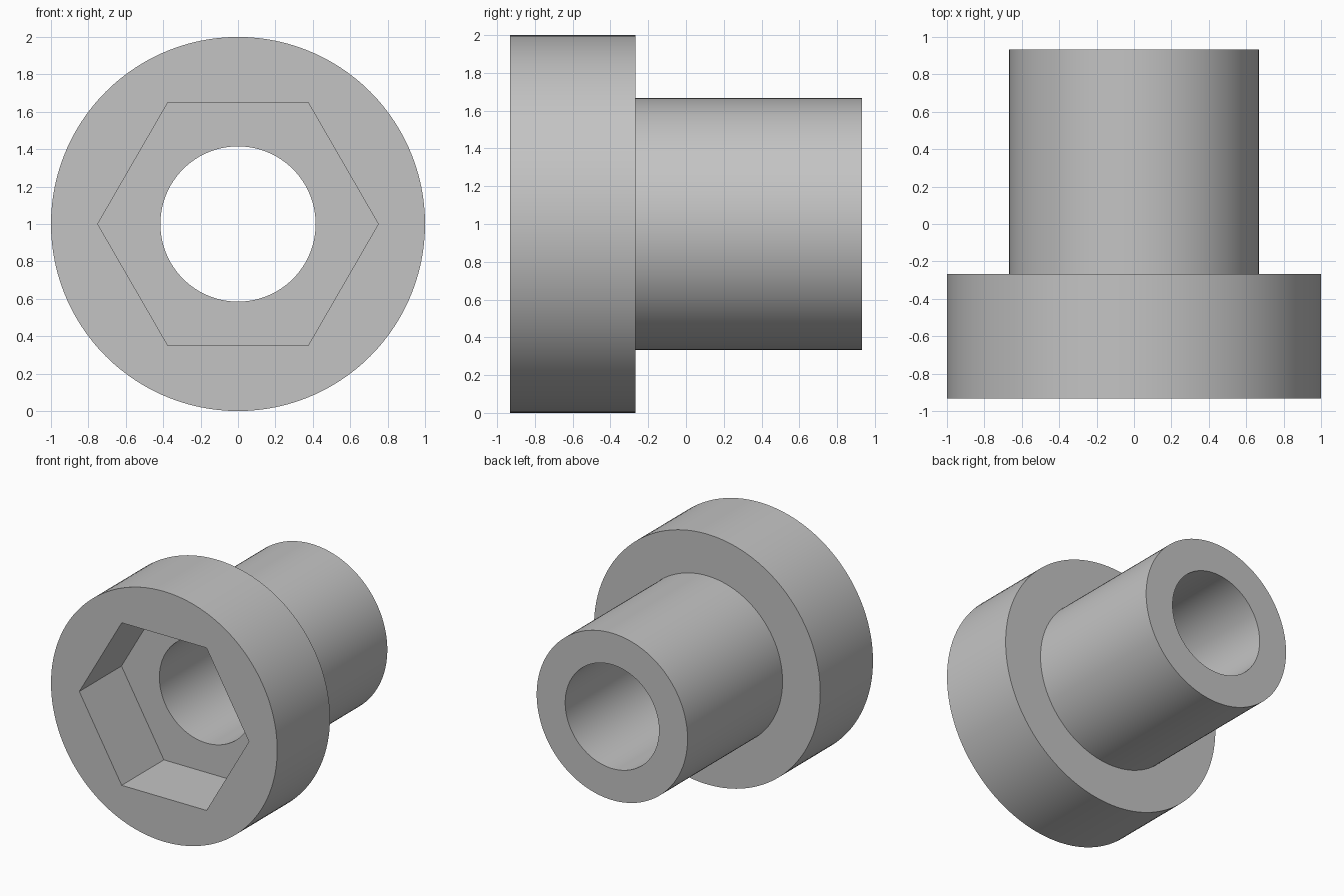
import bpy, bmesh, math

cube = bpy.data.objects.get("Cube")
if cube:
    bpy.data.objects.remove(cube, do_unlink=True)

SEGMENTS = 120          # multiple of six, so the socket corners are exact
FRONT, BACK = -0.933, 0.933
SHOULDER = -0.267       # rear face of the head
SOCKET_FLOOR = -0.4
HEAD_R, SHAFT_R, BORE_R, HEX_R = 1.0, 0.667, 0.415, 0.75


def circle(radius):
    return lambda angle: radius


def hexagon(radius):
    flat = radius * math.cos(math.pi / 6)
    return lambda angle: flat / math.cos(angle % (math.pi / 3) - math.pi / 6)


# Closed section: outline shape and depth of each ring
section = [
    (hexagon(HEX_R), FRONT),
    (circle(HEAD_R), FRONT),
    (circle(HEAD_R), SHOULDER),
    (circle(SHAFT_R), SHOULDER),
    (circle(SHAFT_R), BACK),
    (circle(BORE_R), BACK),
    (circle(BORE_R), SOCKET_FLOOR),
    (hexagon(HEX_R), SOCKET_FLOOR),
]

bm = bmesh.new()
rings = []
for shape, y in section:
    ring = []
    for i in range(SEGMENTS):
        a = 2 * math.pi * i / SEGMENTS
        r = shape(a)
        ring.append(bm.verts.new((r * math.cos(a), y, 1 + r * math.sin(a))))
    rings.append(ring)

# Skin neighbouring rings, the last one back to the first
for k, ring in enumerate(rings):
    following = rings[(k + 1) % len(rings)]
    for i in range(SEGMENTS):
        j = (i + 1) % SEGMENTS
        bm.faces.new((ring[i], ring[j], following[j], following[i]))
bmesh.ops.recalc_face_normals(bm, faces=bm.faces)

mesh = bpy.data.meshes.new("socket_head_bushing")
bm.to_mesh(mesh)
bm.free()
bushing = bpy.data.objects.new("socket_head_bushing", mesh)
bpy.context.collection.objects.link(bushing)

# Plain grey material
grey = bpy.data.materials.new("plain_grey")
grey.use_nodes = True
colour = (0.55, 0.55, 0.55, 1)
grey.diffuse_color = colour
grey.node_tree.nodes["Principled BSDF"].inputs["Base Color"].default_value = colour
mesh.materials.append(grey)

# Smooth round walls, crisp rims and socket corners
bpy.ops.object.select_all(action="DESELECT")
bushing.select_set(True)
bpy.context.view_layer.objects.active = bushing
bpy.ops.object.shade_smooth_by_angle(angle=math.radians(30))
